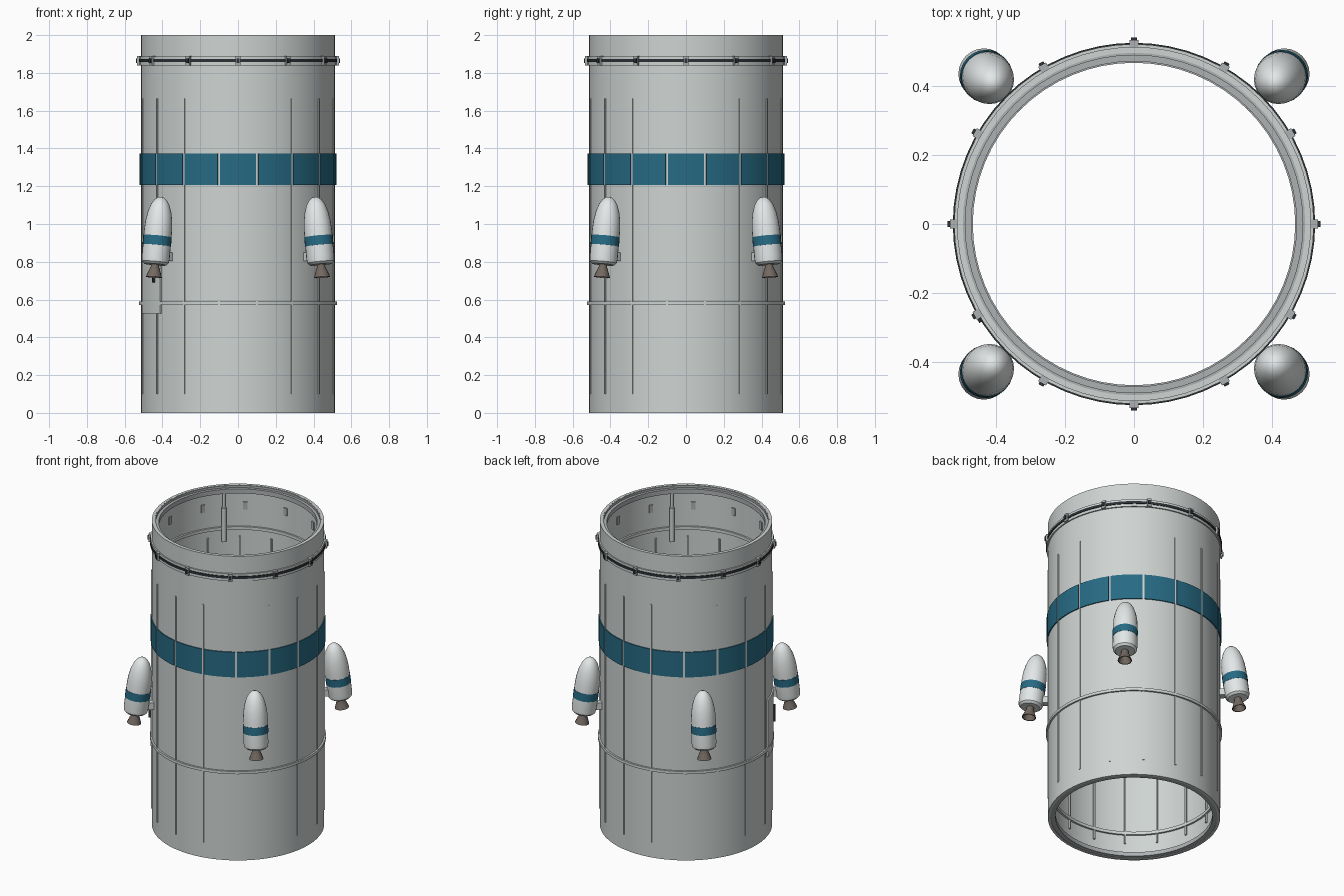
import bpy, bmesh
from math import cos, sin, pi, radians, tau
from mathutils import Matrix, Vector

cube = bpy.data.objects.get("Cube")
if cube:
    bpy.data.objects.remove(cube)


def material(name, color):
    m = bpy.data.materials.new(name)
    m.use_nodes = True
    m.diffuse_color = (*color, 1)
    m.node_tree.nodes["Principled BSDF"].inputs["Base Color"].default_value = (*color, 1)
    return m


HULL = material("hull_light_grey", (0.62, 0.66, 0.65))
WHITE = material("pod_white", (0.77, 0.80, 0.80))
TEAL = material("teal_paint", (0.02, 0.145, 0.23))
METAL = material("flange_grey", (0.42, 0.44, 0.45))
DARK = material("seal_dark", (0.025, 0.03, 0.035))
BROWN = material("nozzle_brown", (0.17, 0.14, 0.12))


def finish(name, bm, mat, matrix=None):
    bmesh.ops.remove_doubles(bm, verts=bm.verts, dist=1e-5)
    bmesh.ops.recalc_face_normals(bm, faces=bm.faces)
    mesh = bpy.data.meshes.new(name)
    bm.to_mesh(mesh)
    bm.free()
    mesh.materials.append(mat)
    ob = bpy.data.objects.new(name, mesh)
    bpy.context.collection.objects.link(ob)
    if matrix:
        ob.matrix_world = matrix
    bpy.ops.object.select_all(action="DESELECT")
    ob.select_set(True)
    bpy.context.view_layer.objects.active = ob
    bpy.ops.object.shade_smooth_by_angle(angle=radians(35))
    return ob


def lathe(name, profile, mat, steps=64, closed=True, matrix=None):
    """Spin a list of (radius, height) points around z."""
    bm = bmesh.new()
    verts = [bm.verts.new((r, 0, z)) for r, z in profile]
    pairs = list(zip(verts, verts[1:] + verts[:1]))
    edges = [bm.edges.new(p) for p in (pairs if closed else pairs[:-1])]
    bmesh.ops.spin(bm, geom=verts + edges, cent=(0, 0, 0), axis=(0, 0, 1),
                   angle=tau, steps=steps)
    return finish(name, bm, mat, matrix)


def ring(name, r0, r1, z0, z1, mat):
    return lathe(name, [(r0, z0), (r1, z0), (r1, z1), (r0, z1)], mat)


def arc_plate(name, r0, r1, z0, z1, a0, a1, mat, steps=4):
    """Curved plate between two angles."""
    bm = bmesh.new()
    turn = Matrix.Rotation(a0, 3, "Z")
    face = bm.faces.new([bm.verts.new(turn @ Vector((r, 0, z)))
                         for r, z in ((r0, z0), (r1, z0), (r1, z1), (r0, z1))])
    start = [face.copy()]
    res = bmesh.ops.spin(bm, geom=[face], cent=(0, 0, 0), axis=(0, 0, 1),
                         angle=a1 - a0, steps=steps)
    return finish(name, bm, mat)


def box(name, angle, r0, r1, width, z0, z1, mat):
    """Box standing out from the axis at an angle."""
    bm = bmesh.new()
    bmesh.ops.create_cube(bm, size=1)
    bmesh.ops.scale(bm, vec=(r1 - r0, width, z1 - z0), verts=bm.verts)
    bmesh.ops.translate(bm, vec=((r0 + r1) / 2, 0, (z0 + z1) / 2), verts=bm.verts)
    return finish(name, bm, mat, Matrix.Rotation(angle, 4, "Z"))


def rod(name, matrix, radius, length, mat):
    bm = bmesh.new()
    bmesh.ops.create_cone(bm, cap_ends=True, segments=12, radius1=radius,
                          radius2=radius, depth=length)
    return finish(name, bm, mat, matrix)


# Open hull tube with end flanges and inner frames
ring("hull", 0.497, 0.514, 0, 2, HULL)
ring("top_flange", 0.472, 0.505, 1.955, 1.985, METAL)
ring("top_rim", 0.49, 0.509, 1.98, 1.999, METAL)
ring("bottom_flange", 0.468, 0.505, 0.003, 0.03, METAL)
for z in (0.17, 1.72):
    ring("inner_frame", 0.485, 0.5, z - 0.01, z + 0.01, HULL)
ring("lower_hoop", 0.51, 0.525, 0.572, 0.59, HULL)

# Separation joint with clamps
ring("joint_ring", 0.51, 0.522, 1.84, 1.888, HULL)
ring("joint_seal", 0.515, 0.526, 1.857, 1.873, DARK)
for i in range(12):
    a = i * tau / 12
    box("clamp", a, 0.49, 0.534, 0.026, 1.84, 1.89, METAL)
    box("clamp_bolt", a, 0.53, 0.541, 0.016, 1.853, 1.877, DARK)

# Stringers with painted plates between them
step = tau / 16
gap = 0.012
for i in range(16):
    a = (i + 0.5) * step
    box("stringer", a, 0.487, 0.5185, 0.01, 0.1, 1.665, HULL)
    arc_plate("band_plate", 0.512, 0.5205, 1.207, 1.372, a + gap, a + step - gap, TEAL)

# Access hatch with handle
arc_plate("hatch", 0.505, 0.523, 0.527, 0.9, radians(194), radians(218), HULL, 6)
box("hatch_handle", radians(212), 0.52, 0.533, 0.012, 0.69, 0.8, DARK)

# Four tilted booster pods on the diagonals
body = [(0, 0.068), (0.058, 0.068), (0.071, 0.08), (0.074, 0.1), (0.074, 0.25),
        (0.071, 0.3), (0.063, 0.345), (0.05, 0.385), (0.034, 0.411),
        (0.017, 0.425), (0, 0.429)]
nozzle = [(0.038, 0), (0.043, 0), (0.032, 0.03), (0.022, 0.055), (0.022, 0.075),
          (0.014, 0.075), (0.016, 0.05), (0.028, 0.025)]
for i in range(4):
    a = (i + 0.5) * pi / 2
    around = Matrix.Rotation(a, 4, "Z")
    pose = around @ Matrix.Translation((0.629, 0, 0.718)) @ Matrix.Rotation(radians(-7), 4, "Y")
    lathe("booster_body", body, WHITE, 24, False, pose)
    lathe("booster_nozzle", nozzle, BROWN, 16, True, pose)
    lathe("booster_stripe", [(0.071, 0.168), (0.0755, 0.168), (0.0755, 0.218), (0.071, 0.218)],
          TEAL, 24, True, pose)
    box("booster_mount", a, 0.505, 0.6, 0.044, 0.805, 0.848, HULL)
    # Inner actuator beside each pod
    rod("actuator_rod", around @ Matrix.Translation((0.484, 0, 1.9)), 0.009, 0.12, HULL)
    rod("actuator_sleeve", around @ Matrix.Translation((0.484, 0, 1.75)), 0.016, 0.22, HULL)
